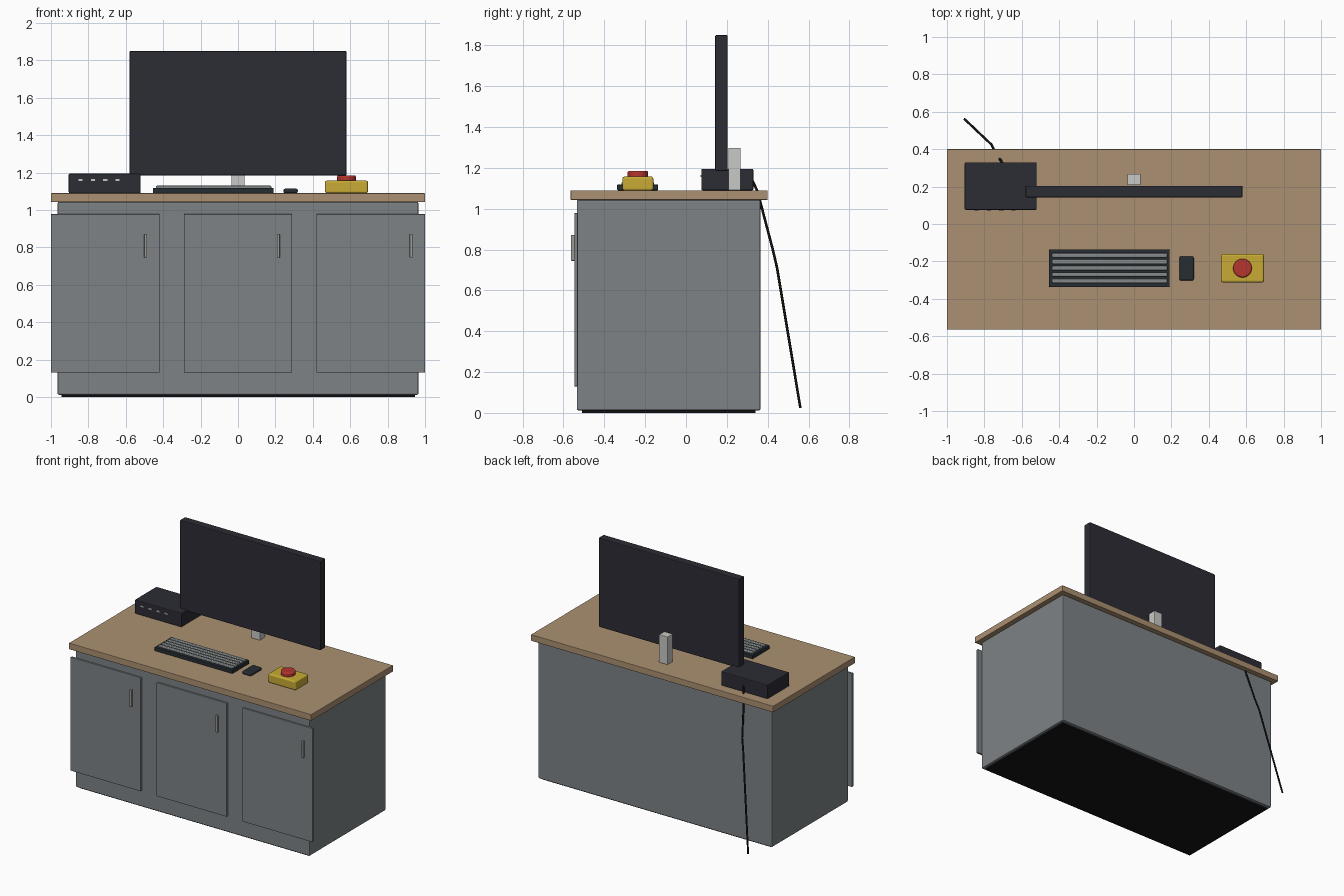
import bpy
from mathutils import Vector

cube = bpy.data.objects.get("Cube")
if cube:
    bpy.data.objects.remove(cube, do_unlink=True)


def material(name, rgb):
    m = bpy.data.materials.new(name)
    m.use_nodes = True
    color = (*rgb, 1)
    m.diffuse_color = color
    m.node_tree.nodes["Principled BSDF"].inputs["Base Color"].default_value = color
    return m


wood = material("tan wood", (0.41, 0.28, 0.165))
steel = material("grey steel", (0.205, 0.225, 0.235))
plastic = material("dark plastic", (0.025, 0.025, 0.035))
charcoal = material("charcoal", (0.02, 0.026, 0.032))
black = material("black rubber", (0.007, 0.007, 0.008))
aluminium = material("pale aluminium", (0.58, 0.58, 0.57))
grey_keys = material("grey keys", (0.23, 0.25, 0.25))
handle_metal = material("handle metal", (0.32, 0.32, 0.31))
yellow = material("safety yellow", (0.58, 0.41, 0.035))
red = material("button red", (0.46, 0.035, 0.03))


def finish(obj, name, mat, bevel, segments):
    obj.name = name
    obj.data.materials.append(mat)
    if bevel:
        mod = obj.modifiers.new("soft edges", 'BEVEL')
        mod.width = bevel
        mod.segments = segments
        mod.limit_method = 'ANGLE'
    return obj


def box(name, x, y, z, mat, bevel=0.0, segments=2):
    """Box from its (low, high) range on each axis."""
    bpy.ops.mesh.primitive_cube_add(size=1)
    obj = bpy.context.object
    for v in obj.data.vertices:
        v.co = Vector([r[0] if c < 0 else r[1] for c, r in zip(v.co, (x, y, z))])
    return finish(obj, name, mat, bevel, segments)


def around(center, half):
    return (center - half, center + half)


# Cabinet and worktop
box("base_plinth", (-0.945, 0.945), (-0.51, 0.34), (0, 0.03), black)
box("cabinet_body", (-0.965, 0.965), (-0.535, 0.365), (0.012, 1.043), steel, 0.008)
box("worktop", (-1, 1), (-0.565, 0.4), (1.043, 1.09), wood, 0.003)

# Doors with upright handles
for side, x in (("right", -0.71), ("middle", 0), ("left", 0.71)):
    box(side + "_door", around(x, 0.29), (-0.547, -0.53), (0.13, 0.978), steel, 0.003)
    box(side + "_door_handle", around(x + 0.216, 0.008), (-0.564, -0.545),
        (0.745, 0.872), handle_metal, 0.004)

# Monitor and its stand
box("monitor", (-0.58, 0.58), (0.143, 0.204), (1.185, 1.85), plastic, 0.005)
box("monitor_stand", (-0.035, 0.035), (0.208, 0.268), (1.09, 1.298), aluminium, 0.003)

# Control box with indicator lights
box("control_box", (-0.905, -0.52), (0.075, 0.33), (1.09, 1.195), plastic, 0.006)
for i in range(4):
    box(f"indicator_light_{i + 1}", around(-0.842 + i * 0.066, 0.011),
        (0.07, 0.077), around(1.161, 0.005), aluminium)

# Keyboard with rows of keys
box("keyboard", (-0.455, 0.19), (-0.337, -0.136), (1.09, 1.118), charcoal, 0.004)
for i in range(5):
    box(f"key_row_{i + 1}", (-0.438, 0.178), around(-0.304 + i * 0.034, 0.012),
        (1.112, 1.13), grey_keys, 0.006, 3)

# Mouse
box("mouse", (0.243, 0.32), (-0.303, -0.173), (1.09, 1.114), charcoal, 0.01, 3)

# Emergency stop
box("stop_box", (0.465, 0.695), (-0.312, -0.16), (1.09, 1.157), yellow, 0.01, 3)
bpy.ops.mesh.primitive_cylinder_add(vertices=32, radius=0.05, depth=0.036,
                                    location=(0.58, -0.236, 1.167))
finish(bpy.context.object, "stop_button", red, 0.008, 3)
bpy.ops.object.shade_smooth_by_angle()

# Cable falling behind the cabinet
curve = bpy.data.curves.new("cable", 'CURVE')
curve.dimensions = '3D'
curve.bevel_depth = 0.0065
curve.bevel_resolution = 2
curve.use_fill_caps = True
spline = curve.splines.new('POLY')
path = [(-0.70, 0.32, 1.15), (-0.72, 0.352, 1.08), (-0.737, 0.375, 0.99),
        (-0.762, 0.425, 0.8), (-0.785, 0.446, 0.71), (-0.905, 0.56, 0.025)]
spline.points.add(len(path) - 1)
for point, co in zip(spline.points, path):
    point.co = (*co, 1)
cable = bpy.data.objects.new("cable", curve)
curve.materials.append(black)
bpy.context.collection.objects.link(cable)
